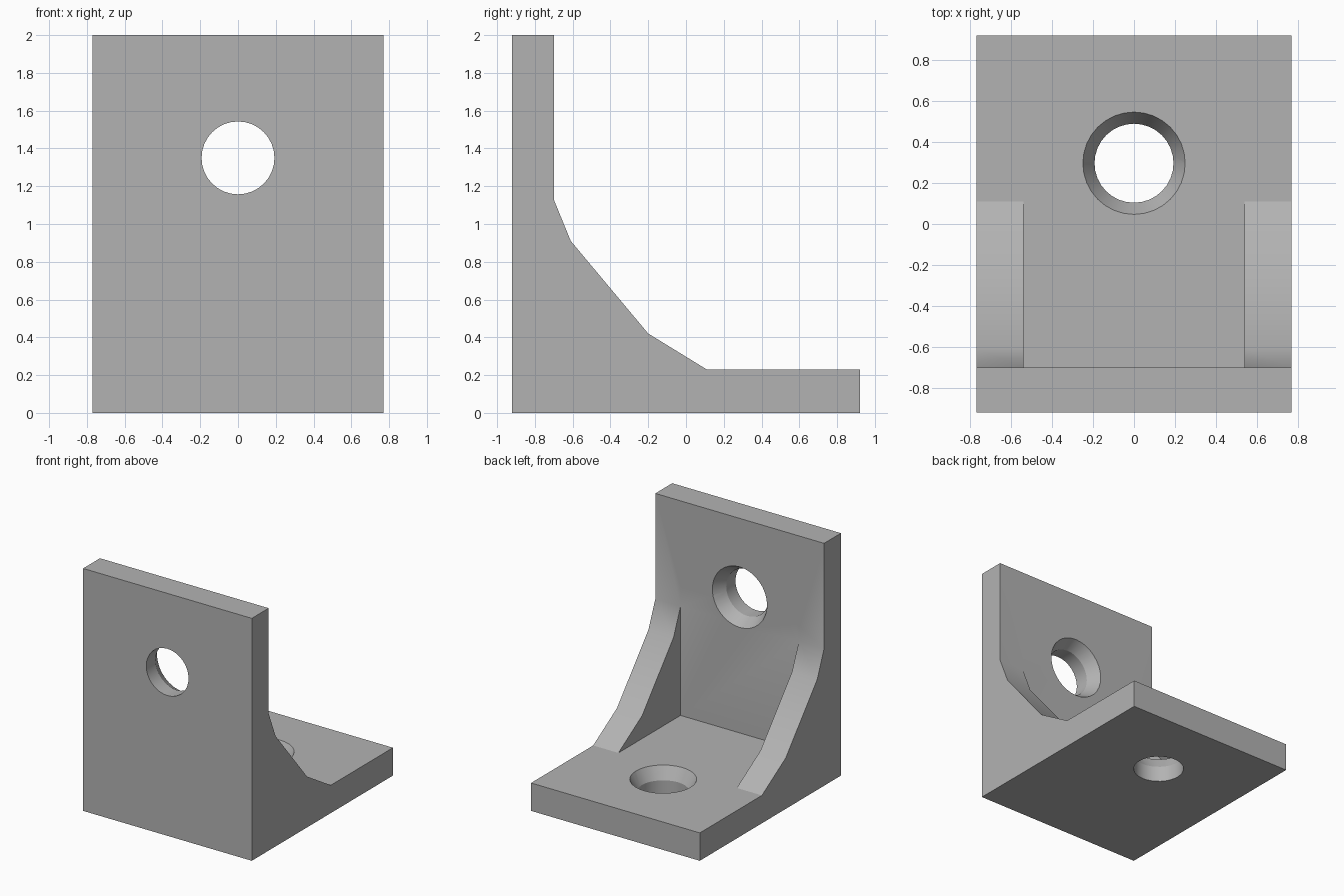
import bpy
import bmesh
from math import cos, sin, pi, radians

if "Cube" in bpy.data.objects:
    bpy.data.objects.remove(bpy.data.objects["Cube"], do_unlink=True)

HALF_W, HALF_D, HEIGHT = 0.77, 0.92, 2.0
WALL_Y, FLOOR_Z = -0.70, 0.23      # inner faces of the two plates
RIB_X = 0.54                       # inner face of each side rib
HOLE_R, SINK_R, SINK_DEPTH = 0.193, 0.25, 0.10

grey = bpy.data.materials.new("plain grey")
grey.use_nodes = True
colour = (0.45, 0.45, 0.45, 1)
grey.diffuse_color = colour
grey.node_tree.nodes["Principled BSDF"].inputs["Base Color"].default_value = colour


def finish(name, bm):
    """Turn a bmesh into a grey object."""
    bmesh.ops.recalc_face_normals(bm, faces=bm.faces)
    mesh = bpy.data.meshes.new(name)
    bm.to_mesh(mesh)
    bm.free()
    mesh.materials.append(grey)
    obj = bpy.data.objects.new(name, mesh)
    bpy.context.collection.objects.link(obj)
    return obj


def extrude_x(name, profile, half):
    """Extrude a (y, z) outline from -half to +half along x."""
    bm = bmesh.new()
    face = bm.faces.new([bm.verts.new((-half, y, z)) for y, z in profile])
    ext = bmesh.ops.extrude_face_region(bm, geom=[face])
    verts = [v for v in ext["geom"] if isinstance(v, bmesh.types.BMVert)]
    bmesh.ops.translate(bm, verts=verts, vec=(2 * half, 0, 0))
    return finish(name, bm)


def countersink(name, steps, place, sides=32):
    """Stack rings of (radius, distance) along an axis given by place()."""
    bm = bmesh.new()
    rings = []
    for r, d in steps:
        angles = [2 * pi * i / sides for i in range(sides)]
        rings.append([bm.verts.new(place(r * cos(a), r * sin(a), d)) for a in angles])
    for low, high in zip(rings, rings[1:]):
        for i in range(sides):
            j = (i + 1) % sides
            bm.faces.new((low[i], low[j], high[j], high[i]))
    bm.faces.new(rings[0])
    bm.faces.new(rings[-1])
    return finish(name, bm)


def hole_steps(outer, inner):
    slope = (SINK_R - HOLE_R) / SINK_DEPTH
    over = 0.05
    return [(HOLE_R, outer - over), (HOLE_R, inner - SINK_DEPTH),
            (SINK_R + slope * over, inner + over)]


# Bracket body: side outline with the faceted rib slope
bracket = extrude_x("bracket", [
    (-HALF_D, 0), (HALF_D, 0), (HALF_D, FLOOR_Z), (0.11, FLOOR_Z),
    (-0.20, 0.42), (-0.61, 0.91), (WALL_Y, 1.13),
    (WALL_Y, HEIGHT), (-HALF_D, HEIGHT)], HALF_W)

# Pocket between the ribs, and one countersunk hole in each plate
pocket = extrude_x("pocket_cutter", [
    (WALL_Y, FLOOR_Z), (0.3, FLOOR_Z), (0.3, 1.3), (WALL_Y, 1.3)], RIB_X)
floor_hole = countersink("floor_hole_cutter", hole_steps(0, FLOOR_Z),
                         lambda u, v, d: (u, 0.297 + v, d))
wall_hole = countersink("wall_hole_cutter", hole_steps(-HALF_D, WALL_Y),
                        lambda u, v, d: (u, d, 1.35 + v))

bpy.context.view_layer.objects.active = bracket
for cutter in (pocket, floor_hole, wall_hole):
    mod = bracket.modifiers.new(cutter.name, "BOOLEAN")
    mod.operation = "DIFFERENCE"
    mod.solver = "EXACT"
    mod.object = cutter
    bpy.ops.object.modifier_apply(modifier=mod.name)
    bpy.data.objects.remove(cutter, do_unlink=True)

# Smooth bores, crisp plate edges
bpy.ops.object.select_all(action="DESELECT")
bracket.select_set(True)
bpy.ops.object.shade_smooth_by_angle(angle=radians(25))
